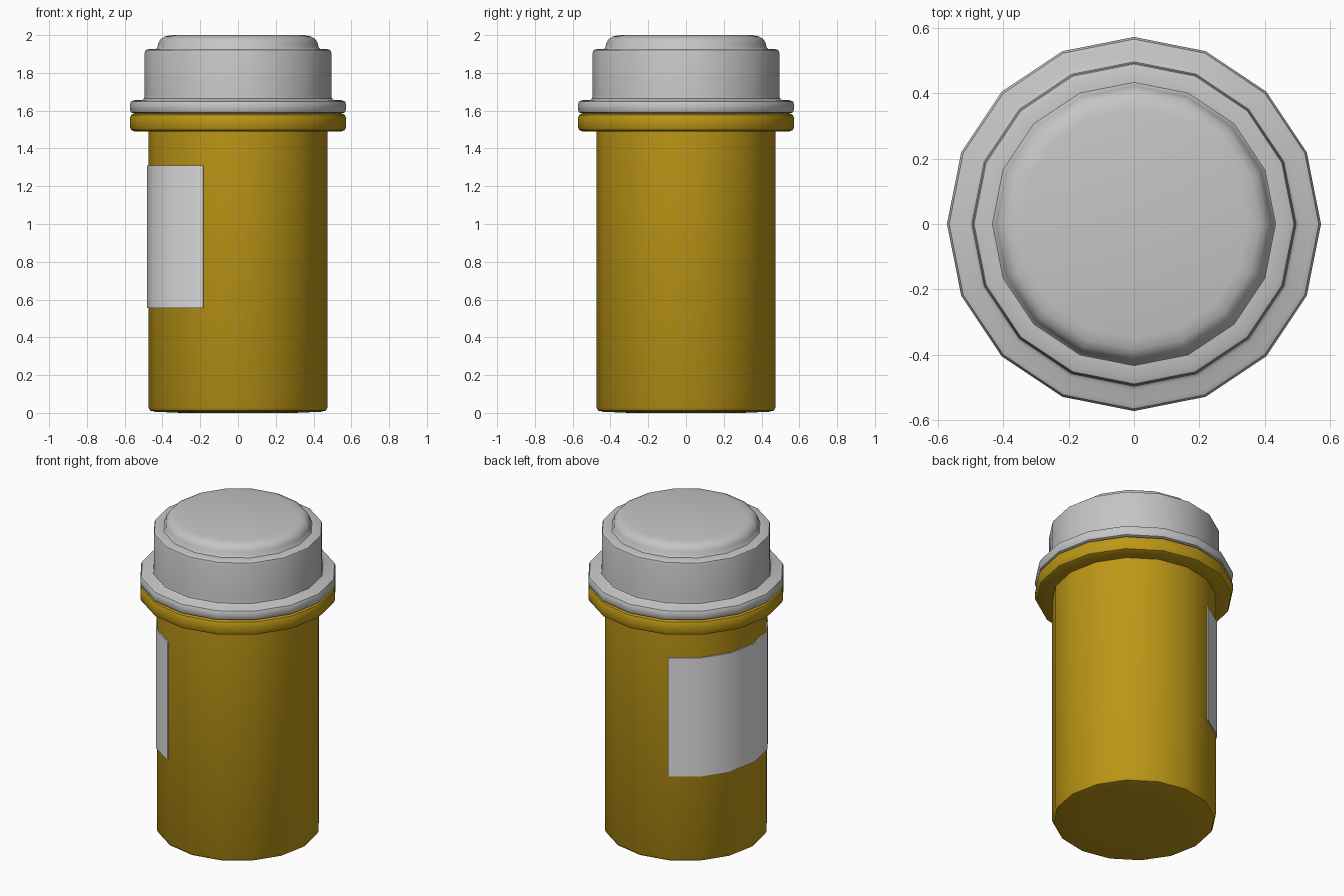
import bpy, bmesh, math

SIDES = 16
STEP = 2 * math.pi / SIDES

cube = bpy.data.objects.get("Cube")
if cube:
    bpy.data.objects.remove(cube, do_unlink=True)


def make_material(name, rgb):
    mat = bpy.data.materials.new(name)
    mat.use_nodes = True
    mat.diffuse_color = (*rgb, 1)
    bsdf = next(n for n in mat.node_tree.nodes if n.type == "BSDF_PRINCIPLED")
    bsdf.inputs["Base Color"].default_value = (*rgb, 1)
    return mat


def finish(name, bm, mat):
    bmesh.ops.recalc_face_normals(bm, faces=bm.faces)
    mesh = bpy.data.meshes.new(name)
    bm.to_mesh(mesh)
    bm.free()
    mesh.materials.append(mat)
    obj = bpy.data.objects.new(name, mesh)
    bpy.context.collection.objects.link(obj)
    bpy.ops.object.select_all(action="DESELECT")
    obj.select_set(True)
    bpy.context.view_layer.objects.active = obj
    bpy.ops.object.shade_smooth_by_angle(angle=math.radians(35))
    return obj


def lathe(name, profile, mat):
    """Turn a (radius, height) profile into a closed sixteen-sided solid."""
    bm = bmesh.new()
    rings = [[bm.verts.new((r * math.cos(i * STEP), r * math.sin(i * STEP), z))
              for i in range(SIDES)] for r, z in profile]
    for low, high in zip(rings, rings[1:]):
        for i in range(SIDES):
            j = (i + 1) % SIDES
            bm.faces.new((low[i], low[j], high[j], high[i]))
    bm.faces.new(rings[0])
    bm.faces.new(rings[-1])
    return finish(name, bm, mat)


def rounded_rim(radius, low, high, bevel):
    """Outer profile of a disc with softened upper and lower edges."""
    soft = bevel * 0.3
    return [(radius - bevel, low), (radius - soft, low + soft),
            (radius, low + bevel), (radius, high - bevel),
            (radius - soft, high - soft), (radius - bevel, high)]


amber = make_material("amber plastic", (0.51, 0.31, 0.008))
grey = make_material("grey cap plastic", (0.56, 0.56, 0.56))
white = make_material("white label paper", (0.8, 0.8, 0.8))

# Bottle body with softened base
lathe("bottle_body", [(0.3, 0.0), (0.44, 0.006), (0.465, 0.012),
                      (0.475, 0.03), (0.475, 1.5)], amber)

# Neck flange
lathe("neck_flange", [(0.45, 1.49)] + rounded_rim(0.573, 1.49, 1.585, 0.025)
      + [(0.45, 1.585)], amber)

# Cap: lip, straight wall, shoulder and raised crown
lathe("cap", [(0.45, 1.585)] + rounded_rim(0.573, 1.585, 1.655, 0.022)
      + [(0.508, 1.657), (0.497, 1.665), (0.494, 1.685), (0.494, 1.908),
         (0.49, 1.92), (0.478, 1.925), (0.434, 1.927), (0.427, 1.935),
         (0.422, 1.958), (0.408, 1.98), (0.385, 1.993), (0.35, 2.0)], grey)

# Wrapped label: a thin curved plate around the left part of the view
bm = bmesh.new()
rows = []
for i in range(5, 12):
    c, s = math.cos(i * STEP), math.sin(i * STEP)
    rows.append([bm.verts.new((r * c, r * s, z)) for r, z in
                 ((0.474, 0.555), (0.482, 0.555), (0.482, 1.31), (0.474, 1.31))])
for a, b in zip(rows, rows[1:]):
    for k in range(4):
        n = (k + 1) % 4
        bm.faces.new((a[k], a[n], b[n], b[k]))
bm.faces.new(rows[0])
bm.faces.new(rows[-1])
finish("label", bm, white)
